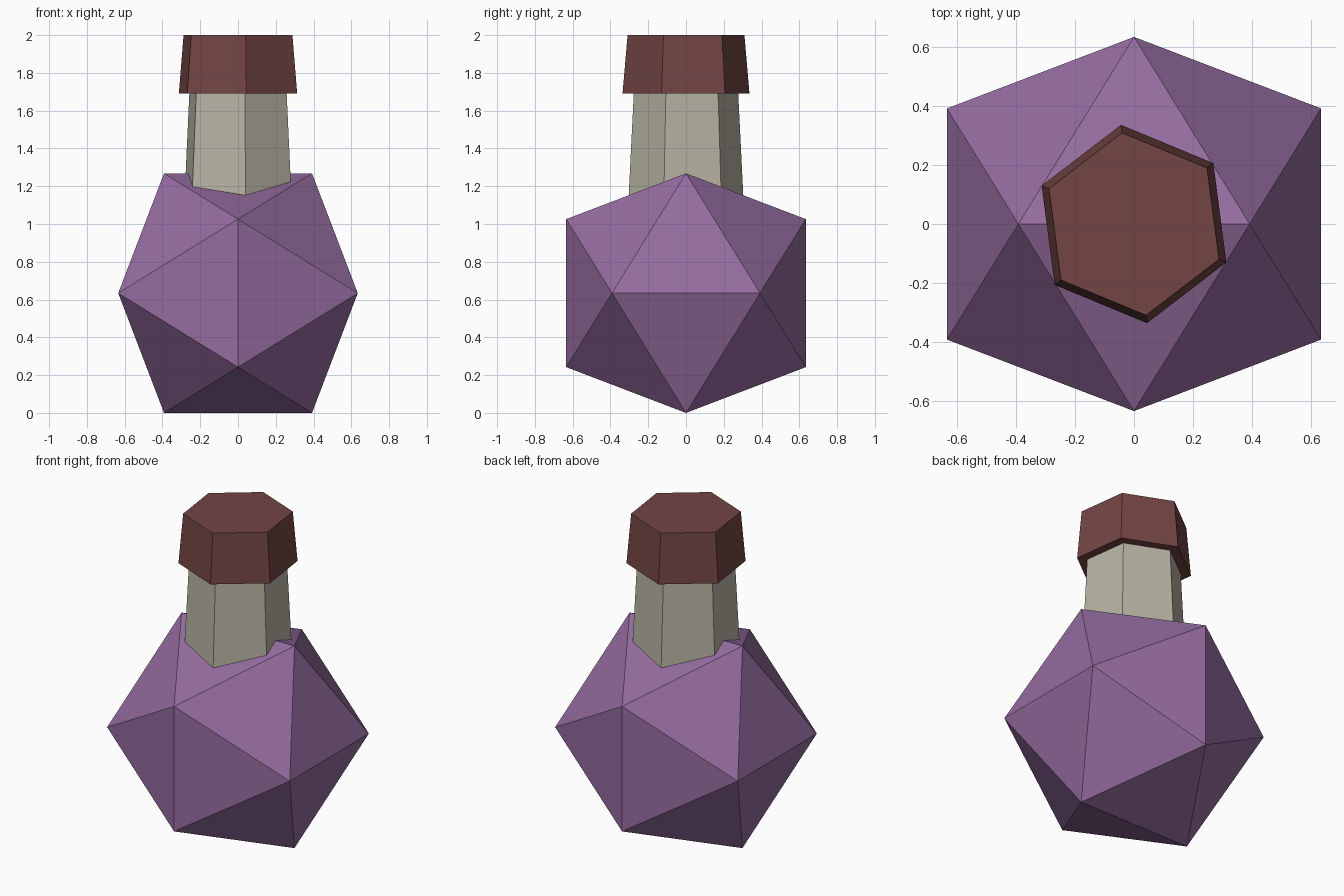
import bpy, bmesh, math
from mathutils import Matrix, Vector

cube = bpy.data.objects.get("Cube")
if cube:
    bpy.data.objects.remove(cube, do_unlink=True)


def material(name, rgb):
    mat = bpy.data.materials.new(name)
    mat.use_nodes = True
    mat.diffuse_color = (*rgb, 1)
    bsdf = next(n for n in mat.node_tree.nodes if n.type == "BSDF_PRINCIPLED")
    bsdf.inputs["Base Color"].default_value = (*rgb, 1)
    bsdf.inputs["Roughness"].default_value = 0.8
    return mat


def finish(bm, name, mat):
    bmesh.ops.recalc_face_normals(bm, faces=bm.faces)
    mesh = bpy.data.meshes.new(name)
    bm.to_mesh(mesh)
    bm.free()
    mesh.materials.append(mat)
    obj = bpy.data.objects.new(name, mesh)
    bpy.context.collection.objects.link(obj)
    return obj


def hex_frustum(name, mat, z0, z1, r0, r1):
    """Tapered six-sided prism between two heights."""
    bm = bmesh.new()
    place = Matrix.Translation((0, 0, (z0 + z1) / 2)) @ Matrix.Rotation(TWIST, 4, "Z")
    bmesh.ops.create_cone(bm, cap_ends=True, segments=6, radius1=r0, radius2=r1,
                          depth=z1 - z0)
    # put a corner exactly on the twist angle
    corner = bm.verts[:][0].co
    align = Matrix.Rotation(-math.atan2(corner.y, corner.x), 4, "Z")
    bmesh.ops.transform(bm, matrix=place @ align, verts=bm.verts)
    return finish(bm, name, mat)


TWIST = math.radians(37.5)
purple = material("purple glass", (0.30, 0.15, 0.35))
cream = material("pale neck", (0.48, 0.45, 0.37))
brown = material("red brown stopper", (0.17, 0.06, 0.057))

# Bottle body: icosahedron resting on an edge, corners of three golden rectangles
LONG = 0.634
SHORT = LONG * 2 / (1 + math.sqrt(5))
bm = bmesh.new()
for a in (-SHORT, SHORT):
    for b in (-LONG, LONG):
        for corner in ((a, 0, b), (b, a, 0), (0, b, a)):
            bm.verts.new(Vector(corner) + Vector((0, 0, LONG)))
bmesh.ops.convex_hull(bm, input=bm.verts)
finish(bm, "bottle_body", purple)

# Neck sunk into the body, and the stopper over its end
hex_frustum("bottle_neck", cream, 0.95, 1.75, 0.316, 0.276)
hex_frustum("stopper", brown, 1.69, 2.0, 0.339, 0.312)
